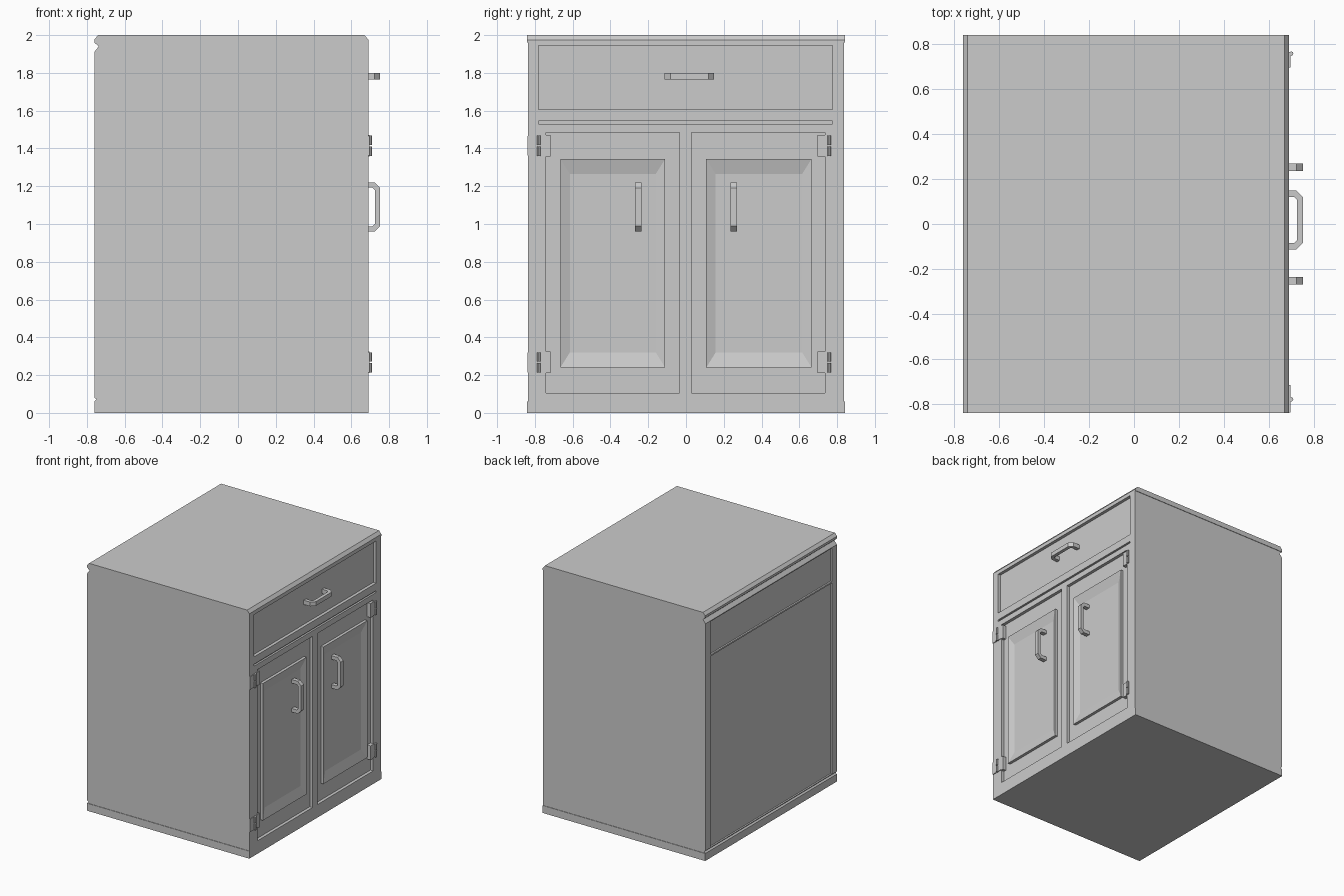
import bpy, bmesh
from mathutils import Vector

if "Cube" in bpy.data.objects:
    bpy.data.objects.remove(bpy.data.objects["Cube"])


def make(name, bm):
    bmesh.ops.recalc_face_normals(bm, faces=bm.faces)
    me = bpy.data.meshes.new(name)
    bm.to_mesh(me)
    bm.free()
    ob = bpy.data.objects.new(name, me)
    bpy.context.collection.objects.link(ob)
    return ob


def skin(bm, loops):
    """Bridge equal-length closed loops and cap both ends."""
    rings = [[bm.verts.new(p) for p in loop] for loop in loops]
    n = len(rings[0])
    for a, b in zip(rings, rings[1:]):
        for i in range(n):
            j = (i + 1) % n
            bm.faces.new((a[i], a[j], b[j], b[i]))
    bm.faces.new(rings[0])
    bm.faces.new(rings[-1])


def rect(x, y0, y1, z0, z1):
    return [(x, y0, z0), (x, y1, z0), (x, y1, z1), (x, y0, z1)]


def add_box(bm, x0, x1, y0, y1, z0, z1):
    skin(bm, [rect(x0, y0, y1, z0, z1), rect(x1, y0, y1, z0, z1)])


# Carcass: side profile (x, z) with lip, grooves and chamfered top
profile = [(0.69, 0), (0.69, 1.975), (0.67, 2), (-0.74, 2), (-0.76, 1.978),
           (-0.76, 1.96), (-0.737, 1.94), (-0.76, 1.912), (-0.76, 0.08),
           (-0.748, 0.072), (-0.76, 0.06), (-0.76, 0)]
bm = bmesh.new()
skin(bm, [[(x, y, z) for x, z in profile] for y in (-0.837, 0.837)])
cabinet = make("cabinet_body", bm)

# Recesses: drawer, rail groove, doors and back panels
DOORS = [(-0.74, -0.035), (0.03, 0.737)]
bm = bmesh.new()
add_box(bm, 0.665, 0.8, -0.78, 0.775, 1.605, 1.945)
add_box(bm, 0.675, 0.8, -0.78, 0.775, 1.53, 1.545)
for y0, y1 in DOORS:
    add_box(bm, 0.665, 0.8, y0, y1, 0.105, 1.485)
add_box(bm, -0.9, -0.747, -0.775, 0.775, 0.085, 1.625)
add_box(bm, -0.9, -0.747, -0.775, 0.775, 1.637, 1.905)
cutter = make("recess_cutter", bm)
cutter.hide_render = True
mod = cabinet.modifiers.new("recesses", 'BOOLEAN')
mod.operation = 'DIFFERENCE'
mod.solver = 'EXACT'
mod.object = cutter
bpy.context.view_layer.objects.active = cabinet
bpy.ops.object.modifier_apply(modifier=mod.name)
bpy.data.objects.remove(cutter)

# Slightly wider base plinth and top lip on each side
for s, side in ((-1, "left"), (1, "right")):
    bm = bmesh.new()
    add_box(bm, -0.76, 0.69, *sorted((s * 0.835, s * 0.841)), 0, 0.06)
    make("plinth_" + side, bm)
    bm = bmesh.new()
    lip = [(0.69, 1.96), (0.69, 1.975), (0.67, 2), (-0.74, 2), (-0.76, 1.978), (-0.76, 1.96)]
    skin(bm, [[(x, s * y, z) for x, z in lip] for y in (0.835, 0.841)])
    make("top_lip_" + side, bm)

# Door panels: raised rim sloping inwards to a flat field
for (y0, y1), side in zip([(-0.665, -0.11), (0.107, 0.665)], ("left", "right")):
    bm = bmesh.new()
    skin(bm, [rect(0.655, y0, y1, 0.24, 1.345), rect(0.688, y0, y1, 0.24, 1.345),
              rect(0.668, y0 + 0.05, y1 - 0.05, 0.32, 1.265)])
    make("door_panel_" + side, bm)


# Pull handles: chamfered bracket outline (along, out) given a width
def handle(name, centre, vertical, base):
    half, t = 0.131, 0.027
    right = [(half, base), (half, 0.722), (half - 0.03, 0.752)]
    inner = [(half - t - 0.014, 0.752 - t), (half - t - 0.002, 0.713), (half - t - 0.002, base)]
    path = right + [(-u, x) for u, x in reversed(right)]
    path += [(-u, x) for u, x in reversed(inner)] + inner
    bm = bmesh.new()
    cy, cz = centre
    loops = []
    for w in (-0.017, 0.017):
        loops.append([(x, cy + w, cz + u) if vertical else (x, cy + u, cz + w)
                      for u, x in path])
    skin(bm, loops)
    make(name, bm)


handle("drawer_handle", (0.018, 1.783), False, 0.66)
handle("door_handle_left", (-0.253, 1.09), True, 0.66)
handle("door_handle_right", (0.252, 1.09), True, 0.66)

# Hinges: door leaf, frame leaf and two-part knuckle
for s, pin, leaf_in, leaf_out, side in ((-1, 0.78, 0.717, 0.838, "left"),
                                        (1, 0.758, 0.697, 0.765, "right")):
    for z, level in ((0.267, "lower"), (1.415, "upper")):
        bm = bmesh.new()
        add_box(bm, 0.664, 0.696, *sorted((s * leaf_in, s * 0.741)), z - 0.057, z + 0.057)
        add_box(bm, 0.685, 0.696, *sorted((s * 0.741, s * leaf_out)), z - 0.052, z + 0.052)
        for dz in (-0.029, 0.029):
            ret = bmesh.ops.create_cone(bm, cap_ends=True, segments=8, radius1=0.01,
                                        radius2=0.01, depth=0.05)
            bmesh.ops.translate(bm, verts=ret["verts"], vec=Vector((0.699, s * pin, z + dz)))
        make("hinge_%s_%s" % (level, side), bm)
